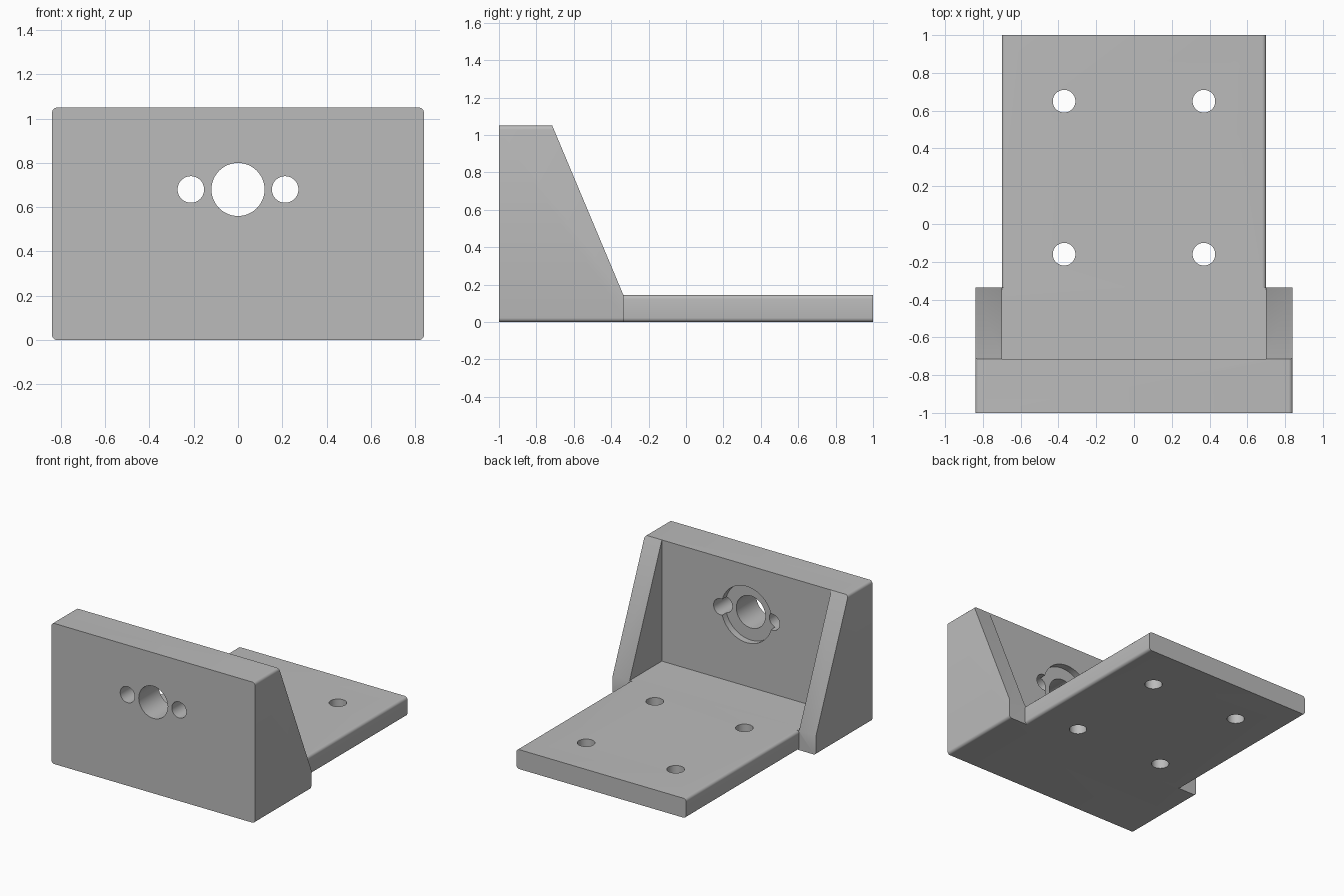
import bpy
import math
from math import cos, sin, pi

if "Cube" in bpy.data.objects:
    bpy.data.objects.remove(bpy.data.objects["Cube"], do_unlink=True)

HALF_W, HALF_BASE = 0.84, 0.70
HEIGHT, THICK = 1.05, 0.145
WALL_Y, RIB_Y = -0.715, -0.335
BORE_Z = 0.68

grey = bpy.data.materials.new("plain grey")
grey.use_nodes = True
grey.diffuse_color = (0.5, 0.5, 0.5, 1)
grey.node_tree.nodes["Principled BSDF"].inputs["Base Color"].default_value = (0.5, 0.5, 0.5, 1)


def prism(name, outline, start, end, place):
    """Closed solid: a 2D outline swept from start to end, mapped by place(a, b, t)."""
    n = len(outline)
    verts = [place(a, b, t) for t in (start, end) for a, b in outline]
    faces = [range(n), range(2 * n - 1, n - 1, -1)]
    faces += [(i, i + n, (i + 1) % n + n, (i + 1) % n) for i in range(n)]
    mesh = bpy.data.meshes.new(name)
    mesh.from_pydata(verts, [], [tuple(f) for f in faces])
    mesh.materials.append(grey)
    obj = bpy.data.objects.new(name, mesh)
    bpy.context.collection.objects.link(obj)
    bpy.ops.object.select_all(action='DESELECT')
    obj.select_set(True)
    bpy.context.view_layer.objects.active = obj
    bpy.ops.object.mode_set(mode='EDIT')
    bpy.ops.mesh.select_all(action='SELECT')
    bpy.ops.mesh.normals_make_consistent(inside=False)
    bpy.ops.object.mode_set(mode='OBJECT')
    return obj


def along_x(a, b, t): return (t, a, b)
def along_y(a, b, t): return (a, t, b)
def along_z(a, b, t): return (a, b, t)


def circle(x, y, r, n=48):
    return [(x + r * cos(2 * pi * i / n), y + r * sin(2 * pi * i / n)) for i in range(n)]


def rounded_rect(half, height, r=0.022, steps=5):
    corners = [(half - r, height - r), (r - half, height - r), (r - half, r), (half - r, r)]
    return [(x + r * cos((q + s / steps) * pi / 2), z + r * sin((q + s / steps) * pi / 2))
            for q, (x, z) in enumerate(corners) for s in range(steps + 1)]


def combine(target, other, operation):
    """Apply a boolean and remove the helper."""
    mod = target.modifiers.new("combine", 'BOOLEAN')
    mod.operation, mod.solver, mod.object = operation, 'EXACT', other
    bpy.context.view_layer.objects.active = target
    bpy.ops.object.modifier_apply(modifier=mod.name)
    bpy.data.objects.remove(other, do_unlink=True)


# Upright block, sloped down to the rib ends
bracket = prism("mounting_bracket", rounded_rect(HALF_W, HEIGHT), -1, RIB_Y, along_y)
slope = [(WALL_Y, HEIGHT), (RIB_Y, THICK), (0, THICK), (0, 2), (WALL_Y, 2)]
combine(bracket, prism("slope_cutter", slope, -1, 1, along_x), 'DIFFERENCE')

# Space between the two side ribs
pocket = [(WALL_Y, THICK), (0, THICK), (0, 2), (WALL_Y, 2)]
combine(bracket, prism("pocket_cutter", pocket, -HALF_BASE, HALF_BASE, along_x), 'DIFFERENCE')

# Base plate
combine(bracket, prism("base_plate", rounded_rect(HALF_BASE, THICK), RIB_Y - 0.05, 1, along_y), 'UNION')

# Centre bore, shallow recess behind it, and side screw holes
for x, r, start in ((0, 0.12, -1.2), (0, 0.21, WALL_Y - 0.05), (-0.213, 0.06, -1.2), (0.213, 0.06, -1.2)):
    combine(bracket, prism("bore_cutter", circle(x, BORE_Z, r), start, -0.6, along_y), 'DIFFERENCE')

# Four mounting holes through the base
for x in (-0.37, 0.37):
    for y in (-0.16, 0.65):
        combine(bracket, prism("hole_cutter", circle(x, y, 0.06), -0.2, 0.4, along_z), 'DIFFERENCE')

bpy.ops.object.select_all(action='DESELECT')
bracket.select_set(True)
bpy.context.view_layer.objects.active = bracket
bpy.ops.object.shade_smooth_by_angle(angle=math.radians(30))
